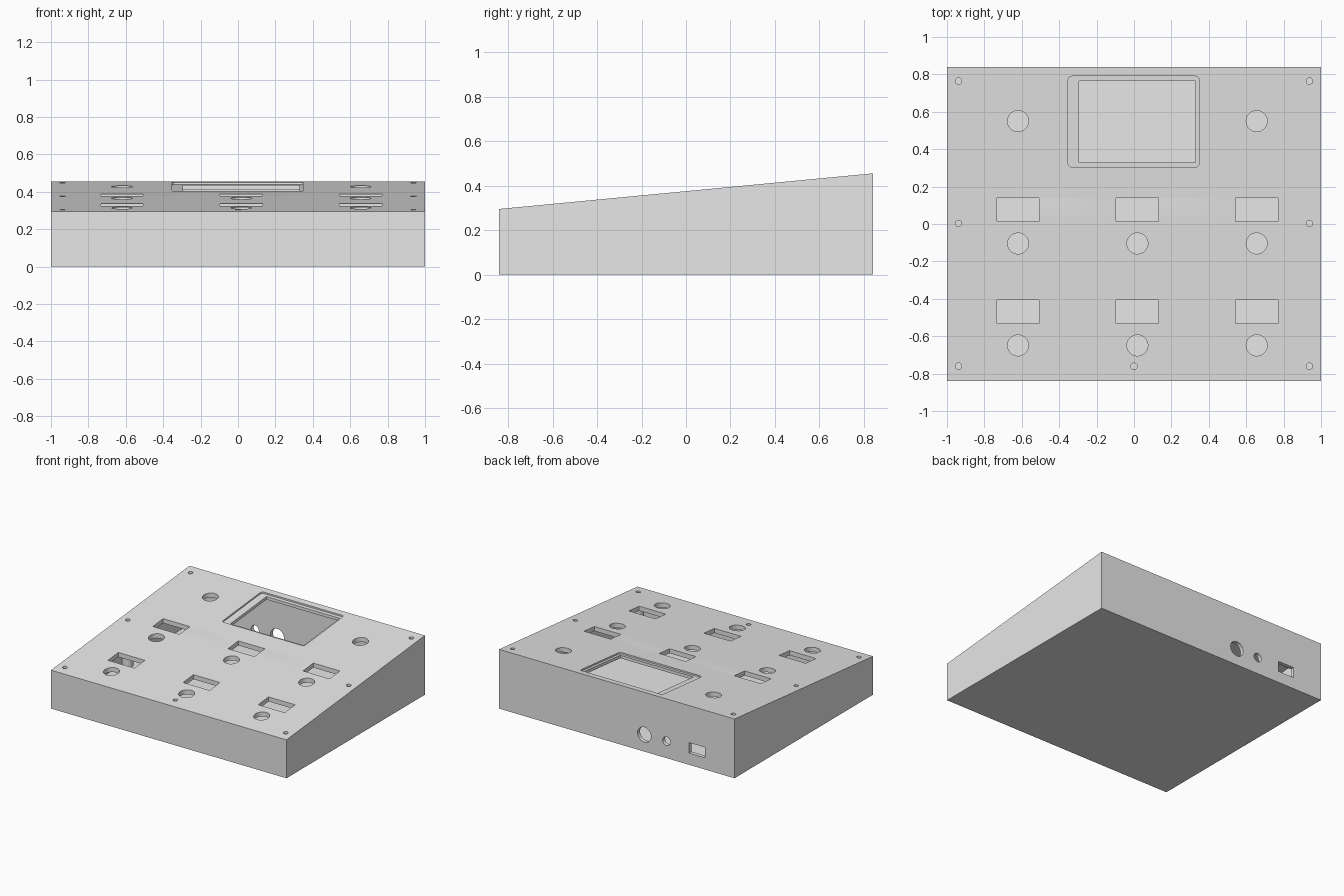
import bpy, bmesh, math
from mathutils import Vector
from mathutils.geometry import tessellate_polygon

old_cube = bpy.data.objects.get("Cube")
if old_cube:
    bpy.data.objects.remove(old_cube)

HALF_X, HALF_Y = 1.0, 0.84
WALL, LID, LEDGE = 0.03, 0.035, 0.012

grey = bpy.data.materials.new("light grey plastic")
grey.use_nodes = True
colour = (0.8, 0.8, 0.8, 1)
grey.diffuse_color = colour
grey.node_tree.nodes["Principled BSDF"].inputs["Base Color"].default_value = colour


# Surfaces that 2D outlines are placed on
def panel(drop=0.0):
    return lambda x, y: (x, y, 0.375 + 0.16 * y / (2 * HALF_Y) - drop)


def level(z):
    return lambda x, y: (x, y, z)


def rear(y):
    return lambda x, z: (x, y, z)


# Outlines
def rect(cx, cy, w, h):
    return [(cx + sx * w / 2, cy + sy * h / 2)
            for sx, sy in ((-1, -1), (1, -1), (1, 1), (-1, 1))]


def circle(cx, cy, r, n=48):
    return [(cx + r * math.cos(2 * math.pi * i / n),
             cy + r * math.sin(2 * math.pi * i / n)) for i in range(n)]


def rounded_rect(cx, cy, w, h, r, n=6):
    points = []
    for k, (px, py) in enumerate(rect(cx, cy, w - 2 * r, h - 2 * r)):
        for i in range(n + 1):
            a = math.pi + math.pi / 2 * (k + i / n)
            points.append((px + r * math.cos(a), py + r * math.sin(a)))
    return points


# Face builders
def sheet(bm, place, outline, holes=()):
    """Flat sheet with holes on a surface."""
    loops = [outline, *holes]
    verts = [bm.verts.new(place(u, v)) for loop in loops for u, v in loop]
    for tri in tessellate_polygon([[Vector((u, v, 0)) for u, v in loop] for loop in loops]):
        bm.faces.new([verts[i] for i in tri])


def walls(bm, outline, place_a, place_b, skip=None):
    """Walls joining one outline on two surfaces."""
    a = [bm.verts.new(place_a(u, v)) for u, v in outline]
    b = [bm.verts.new(place_b(u, v)) for u, v in outline]
    for i in range(len(outline)):
        if i != skip:
            j = (i + 1) % len(outline)
            bm.faces.new((a[i], a[j], b[j], b[i]))


def make(name, bm):
    bmesh.ops.remove_doubles(bm, verts=bm.verts[:], dist=0.00001)
    bmesh.ops.recalc_face_normals(bm, faces=bm.faces[:])
    mesh = bpy.data.meshes.new(name)
    bm.to_mesh(mesh)
    bm.free()
    mesh.materials.append(grey)
    mesh.shade_smooth()
    mesh.set_sharp_from_angle(angle=math.radians(30))
    bpy.context.scene.collection.objects.link(bpy.data.objects.new(name, mesh))


# Panel openings: knob holes, label windows, screw holes, display
COLUMNS = (-0.62, 0.018, 0.656)
knobs = [circle(x, y, 0.056) for x in COLUMNS for y in (-0.104, -0.649)]
knobs += [circle(x, 0.55, 0.056) for x in (COLUMNS[0], COLUMNS[2])]
labels = [rect(x, y, 0.226, 0.126) for x in COLUMNS for y in (0.076, -0.468)]
SCREWS = [(x, y) for x in (-0.938, 0.938) for y in (-0.76, 0.003, 0.764)] + [(0, -0.76)]
bores = [circle(x, y, 0.017, 24) for x, y in SCREWS]
through = knobs + labels + bores
recess = rounded_rect(-0.002, 0.547, 0.70, 0.486, 0.02)
window = rect(0.017, 0.547, 0.622, 0.436)

# Rear sockets: two round, one rectangular
sockets = [circle(-0.234, 0.13, 0.057), circle(-0.423, 0.13, 0.033),
           rect(-0.683, 0.13, 0.136, 0.08)]

# Outer and inner skins of the hollow case, each with pierced top and rear
case = bmesh.new()
skins = ((0, 0, 0, recess), (WALL, WALL, LID, window))
for inset, base, drop, display in skins:
    hx, hy = HALF_X - inset, HALF_Y - inset
    footprint = rect(0, 0, 2 * hx, 2 * hy)
    top = panel(drop)
    sheet(case, level(base), footprint)
    sheet(case, top, footprint, through + [display])
    walls(case, footprint, level(base), top, skip=2)
    height = top(0, hy)[2] - base
    sheet(case, rear(hy), rect(0, base + height / 2, 2 * hx, height), sockets)

# Thickness of the openings and the ledge around the display
for outline in through:
    walls(case, outline, panel(), panel(LID))
for outline in sockets:
    walls(case, outline, rear(HALF_Y), rear(HALF_Y - WALL))
walls(case, recess, panel(), panel(LEDGE))
sheet(case, panel(LEDGE), recess, [window])
walls(case, window, panel(LEDGE), panel(LID))
make("sloped_case", case)

# Bored screw posts between the floor and the panel
posts = bmesh.new()
for (x, y), bore in zip(SCREWS, bores):
    rim = circle(x, y, 0.04, 24)
    sheet(posts, level(WALL), rim)
    walls(posts, rim, level(WALL), panel(LID))
    sheet(posts, panel(LID), rim, [bore])
    walls(posts, bore, panel(LID), level(0.1))
    sheet(posts, level(0.1), bore)
make("screw_posts", posts)
